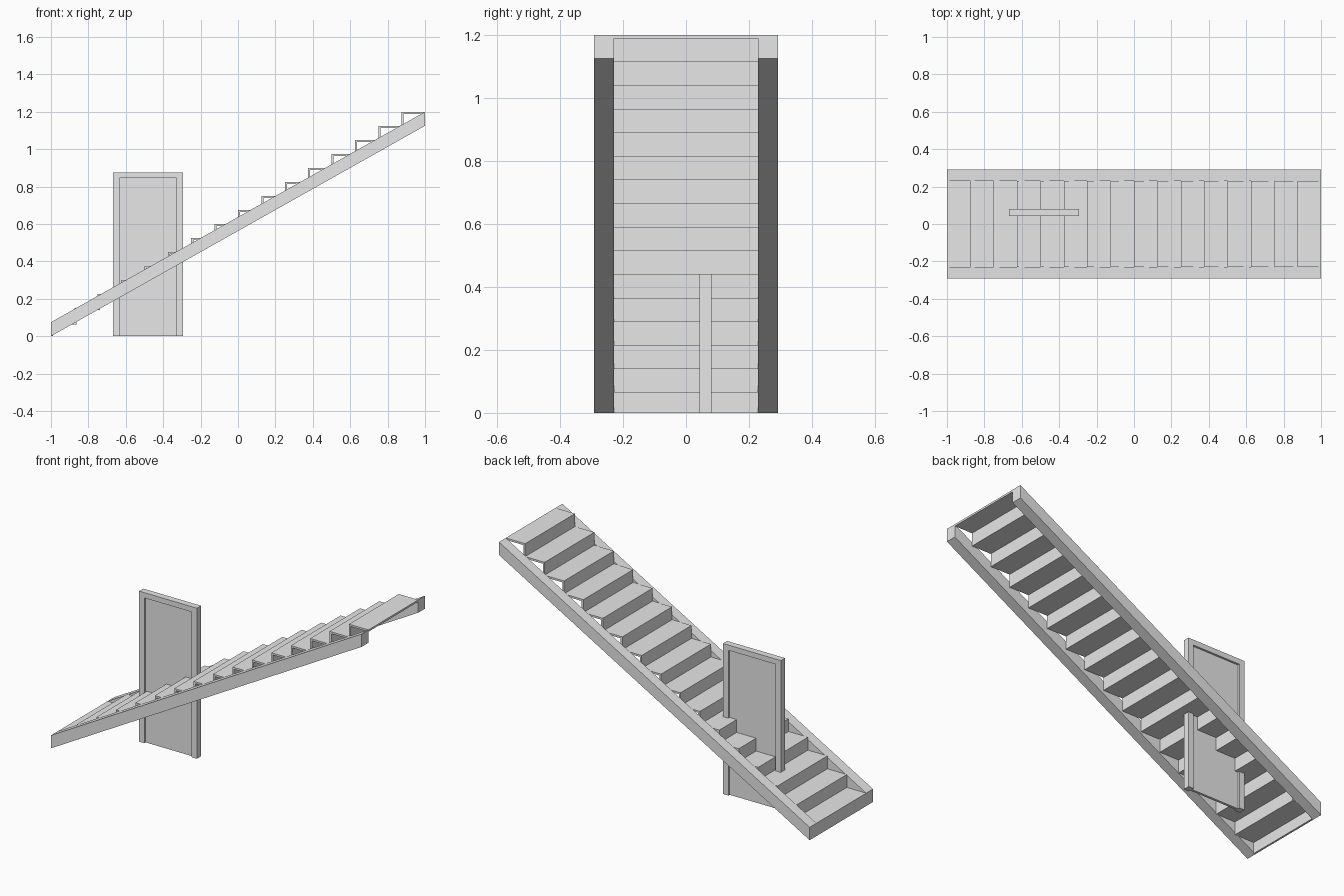
import bpy
import bmesh

if "Cube" in bpy.data.objects:
    bpy.data.objects.remove(bpy.data.objects["Cube"], do_unlink=True)

grey = bpy.data.materials.new("light grey")
grey.use_nodes = True
grey.diffuse_color = (0.8, 0.8, 0.8, 1)
grey.node_tree.nodes["Principled BSDF"].inputs["Base Color"].default_value = (0.8, 0.8, 0.8, 1)


def prism(name, profile, y0, y1):
    """Extrude an (x, z) outline from y0 to y1."""
    bm = bmesh.new()
    face = bm.faces.new([bm.verts.new((x, y0, z)) for x, z in profile])
    new = bmesh.ops.extrude_face_region(bm, geom=[face])["geom"]
    bmesh.ops.translate(bm, vec=(0, y1 - y0, 0),
                        verts=[v for v in new if isinstance(v, bmesh.types.BMVert)])
    bmesh.ops.recalc_face_normals(bm, faces=bm.faces)
    mesh = bpy.data.meshes.new(name)
    bm.to_mesh(mesh)
    bm.free()
    mesh.materials.append(grey)
    obj = bpy.data.objects.new(name, mesh)
    bpy.context.collection.objects.link(obj)
    return obj


def box(name, x0, x1, y0, y1, z0, z1):
    return prism(name, [(x0, z0), (x1, z0), (x1, z1), (x0, z1)], y0, y1)


STEPS = 16
RUN = 2 / STEPS
RISE = 1.2 / STEPS
THICK = 0.011
INNER, OUTER = 0.229, 0.2915

# Sloping side stringers with upright ends
slope = [(-1, 0), (1, 1.2 - RISE), (1, 1.2), (-1, RISE)]
prism("left_stringer", slope, INNER, OUTER)
prism("right_stringer", slope, -OUTER, -INNER)

# Thin risers and treads, open underneath
for i in range(STEPS):
    x, top = -1 + i * RUN, (i + 1) * RISE
    box(f"riser_{i + 1}", x, x + THICK, -INNER, INNER, top - RISE, top - THICK)
    back = min(x + RUN + THICK, 1)
    box(f"tread_{i + 1}", x, back, -INNER, INNER, top - THICK, top)

# Door frame: two jambs and a head in one outline, open at the floor
X0, X1, HEAD = -0.667, -0.295, 0.876
JAMB, LINTEL = 0.034, 0.031
prism("door_frame", [(X0, 0), (X0, HEAD), (X1, HEAD), (X1, 0),
                     (X1 - JAMB, 0), (X1 - JAMB, HEAD - LINTEL),
                     (X0 + JAMB, HEAD - LINTEL), (X0 + JAMB, 0)], 0.043, 0.081)

# Door leaf, recessed on both faces
box("door_panel", X0 + JAMB, X1 - JAMB, 0.055, 0.069, 0, HEAD - LINTEL)
